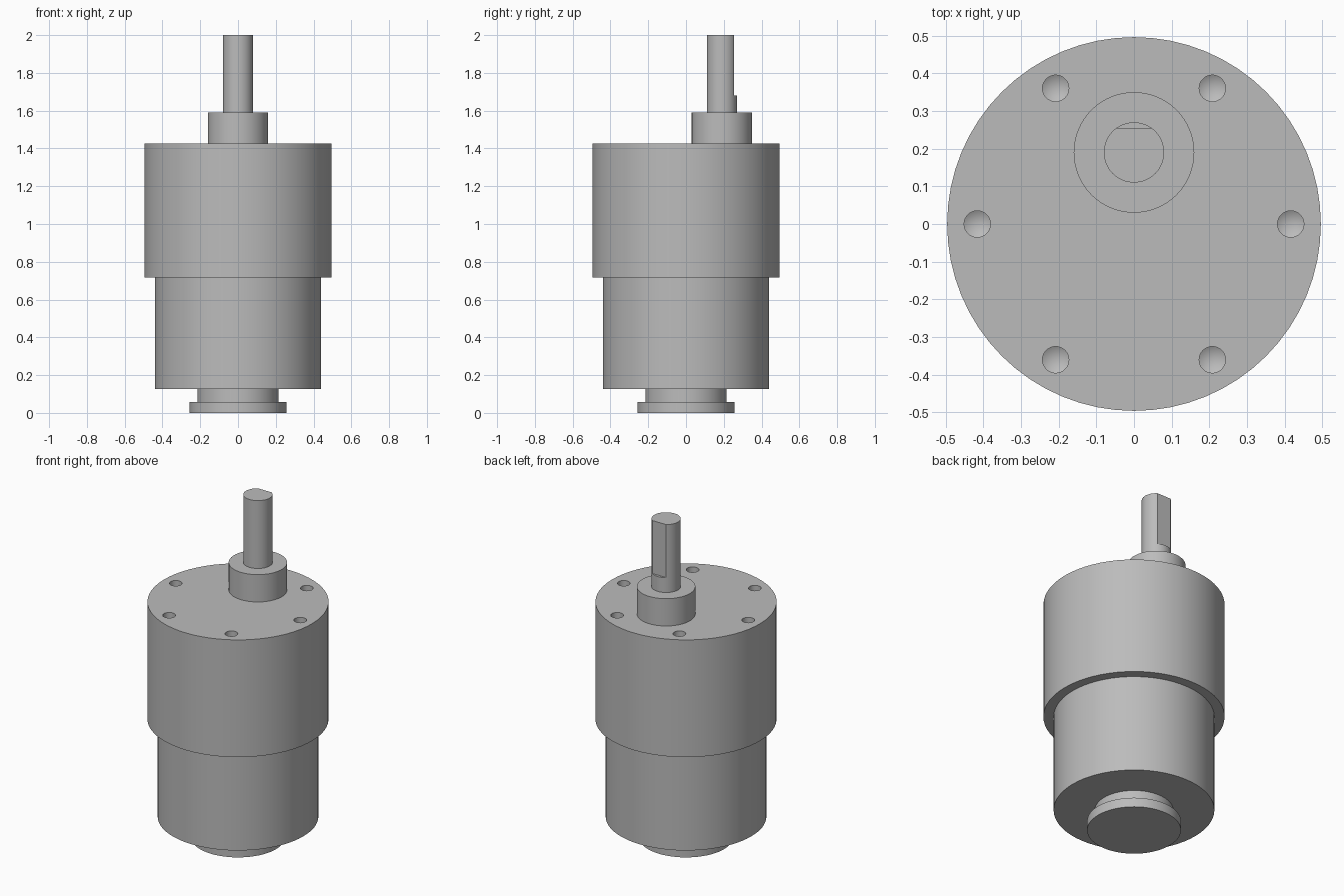
import bpy
import bmesh
import math
from mathutils import Matrix, Vector

cube = bpy.data.objects.get("Cube")
if cube:
    bpy.data.objects.remove(cube)

metal = bpy.data.materials.new("grey metal")
metal.use_nodes = True
GREY = (0.5, 0.5, 0.5, 1)
metal.diffuse_color = GREY
metal.node_tree.nodes["Principled BSDF"].inputs["Base Color"].default_value = GREY


def new_object(name, bm):
    mesh = bpy.data.meshes.new(name)
    bm.to_mesh(mesh)
    bm.free()
    mesh.materials.append(metal)
    obj = bpy.data.objects.new(name, mesh)
    bpy.context.collection.objects.link(obj)
    return obj


def cylinder(bm, radius, bottom, top, y=0, x=0, sides=64, bottom_radius=None):
    r1 = radius if bottom_radius is None else bottom_radius
    place = Matrix.Translation((x, y, (bottom + top) / 2))
    bmesh.ops.create_cone(bm, cap_ends=True, segments=sides, radius1=r1,
                          radius2=radius, depth=top - bottom, matrix=place)


def cylinder_part(name, *args, **kwargs):
    bm = bmesh.new()
    cylinder(bm, *args, **kwargs)
    return new_object(name, bm)


# Stacked housing, from the rear bearing up to the offset boss
SINK = 0.005
parts = [
    cylinder_part("rear_cap", 0.257, 0, 0.057),
    cylinder_part("rear_neck", 0.215, 0.057 - SINK, 0.127 + SINK),
    cylinder_part("motor_can", 0.44, 0.127, 0.717 + SINK),
    cylinder_part("shaft_boss", 0.16, 1.425 - SINK, 1.59, y=0.19),
]
gearbox = cylinder_part("gearbox", 0.496, 0.717, 1.425)
shaft = cylinder_part("output_shaft", 0.08, 1.59 - SINK, 2, y=0.19)
parts += [gearbox, shaft]

# Drilled screw holes with pointed ends
bm = bmesh.new()
for i in range(6):
    a = math.radians(60 * i)
    profile = [(0.035, 1.45), (0.035, 1.325), (0, 1.305)]
    verts = [bm.verts.new((r, 0, z)) for r, z in [(0, 1.45)] + profile]
    edges = [bm.edges.new(pair) for pair in zip(verts, verts[1:])]
    ring = bmesh.ops.spin(bm, geom=verts + edges, cent=(0, 0, 0), axis=(0, 0, 1),
                          angle=math.tau, steps=32, use_duplicate=False)
    done = {v for v in bm.verts if v.co.xy.length < 0.05}
    bmesh.ops.translate(bm, verts=list(done),
                        vec=Vector((0.416 * math.cos(a), 0.416 * math.sin(a), 0)))
bmesh.ops.remove_doubles(bm, verts=bm.verts, dist=0.0001)
bmesh.ops.recalc_face_normals(bm, faces=bm.faces)
holes = new_object("hole_cutter", bm)

# Block that leaves the flat on the shaft
bm = bmesh.new()
bmesh.ops.create_cube(bm, size=1, matrix=Matrix.Translation((0, 0.305, 1.88))
                      @ Matrix.Diagonal((0.4, 0.1, 0.4, 1)))
flat = new_object("flat_cutter", bm)

for target, cutter in ((gearbox, holes), (shaft, flat)):
    mod = target.modifiers.new("cut", "BOOLEAN")
    mod.operation = "DIFFERENCE"
    mod.solver = "EXACT"
    mod.object = cutter
    bpy.context.view_layer.objects.active = target
    bpy.ops.object.modifier_apply(modifier=mod.name)
    bpy.data.objects.remove(cutter)

# Smooth round walls, crisp rims
bpy.ops.object.select_all(action="DESELECT")
for obj in parts:
    obj.select_set(True)
bpy.context.view_layer.objects.active = gearbox
bpy.ops.object.shade_smooth_by_angle(angle=math.radians(25))
